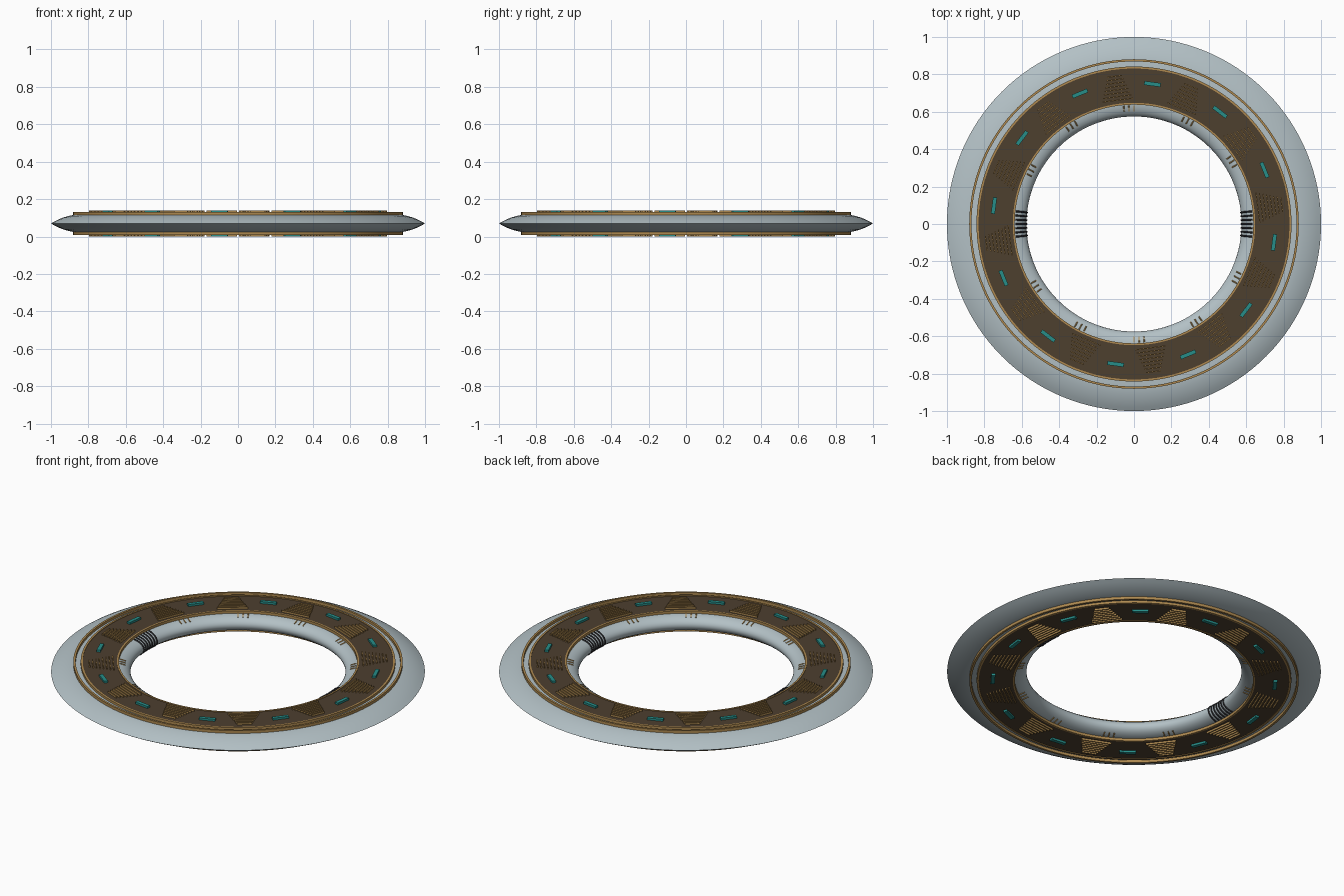
import bpy, bmesh, math
from mathutils import Matrix, Vector

if "Cube" in bpy.data.objects:
    bpy.data.objects.remove(bpy.data.objects["Cube"])

MID = 0.07   # height of the ring's middle plane
STEP = math.radians(30)


def material(name, color):
    m = bpy.data.materials.new(name)
    m.diffuse_color = (*color, 1)
    m.use_nodes = True
    m.node_tree.nodes["Principled BSDF"].inputs["Base Color"].default_value = m.diffuse_color
    return m


STEEL = material("steel", (0.45, 0.53, 0.56))
BROWN = material("brown", (0.075, 0.05, 0.028))
GOLD = material("gold", (0.42, 0.25, 0.08))
TEAL = material("teal", (0.02, 0.27, 0.25))
DARK = material("dark", (0.03, 0.03, 0.035))


def finish(bm, name, mat, smooth=True):
    bmesh.ops.recalc_face_normals(bm, faces=bm.faces)
    me = bpy.data.meshes.new(name)
    bm.to_mesh(me)
    bm.free()
    me.materials.append(mat)
    ob = bpy.data.objects.new(name, me)
    bpy.context.collection.objects.link(ob)
    if smooth:
        bpy.ops.object.select_all(action='DESELECT')
        ob.select_set(True)
        bpy.context.view_layer.objects.active = ob
        bpy.ops.object.shade_smooth_by_angle(angle=math.radians(30))
    return ob


def lathe(name, profile, mat, n=128):
    """Spin a closed (radius, height above middle) profile around z."""
    bm = bmesh.new()
    rings = []
    for i in range(n):
        a = 2 * math.pi * i / n
        rings.append([bm.verts.new((r * math.cos(a), r * math.sin(a), MID + h)) for r, h in profile])
    k = len(profile)
    for i in range(n):
        p, q = rings[i], rings[(i + 1) % n]
        for j in range(k):
            bm.faces.new((p[j], q[j], q[(j + 1) % k], p[(j + 1) % k]))
    return finish(bm, name, mat)


def band(name, r0, r1, h0, h1, mat):
    lathe(name, [(r0, h0), (r1, h0), (r1, h1), (r0, h1)], mat)


def add_box(bm, angle, r, h, size):
    """Box with (radial, tangential, vertical) size at a polar position."""
    m = (Matrix.Rotation(angle, 4, 'Z') @ Matrix.Translation((r, 0, MID + h))
         @ Matrix.Diagonal((*size, 1)))
    bmesh.ops.create_cube(bm, size=1, matrix=m)


def add_rib(bm, angle, path, radius, sides=6):
    """Round bar following a (radius, height) path in a radial plane."""
    rot = Matrix.Rotation(angle, 3, 'Z')
    loops = []
    for i, (r, h) in enumerate(path):
        a, b = path[max(i - 1, 0)], path[min(i + 1, len(path) - 1)]
        t = Vector((b[0] - a[0], 0, b[1] - a[1])).normalized()
        u, v = Vector((0, 1, 0)), t.cross(Vector((0, 1, 0)))
        loops.append([bm.verts.new(rot @ (Vector((r, 0, MID + h)) + radius *
                      (u * math.cos(c) + v * math.sin(c))))
                      for c in (2 * math.pi * j / sides for j in range(sides))])
    for p, q in zip(loops, loops[1:]):
        for j in range(sides):
            bm.faces.new((p[j], p[(j + 1) % sides], q[(j + 1) % sides], q[j]))
    bm.faces.new(loops[0])
    bm.faces.new(loops[-1])


def inner(t):
    """Point on the rounded inner wall, t from -90 to 90 degrees."""
    t = math.radians(t)
    return (0.65 - 0.075 * math.cos(t), 0.047 * math.sin(t))


# Ring body: rounded inside, sharp blade outside
outer = [(0.86, 0.047), (0.885, 0.0445), (0.91, 0.039), (0.935, 0.0315), (0.96, 0.0215), (0.98, 0.0115)]
profile = [inner(t) for t in range(-90, 91, 15)] + outer + [(1.0, 0)]
profile += [(r, -h) for r, h in reversed(outer)]
lathe("ring_body", profile, STEEL)

for s, side in ((1, "top"), (-1, "bottom")):
    # Brown inlay band and its gold borders
    band(side + "_inlay_band", 0.645, 0.835, s * 0.04, s * 0.058, BROWN)
    band(side + "_inner_border", 0.638, 0.648, s * 0.04, s * 0.061, GOLD)
    band(side + "_outer_border", 0.831, 0.842, s * 0.04, s * 0.061, GOLD)
    band(side + "_blade_border", 0.869, 0.881, s * 0.04, s * 0.061, GOLD)

    lines, gems, ticks = bmesh.new(), bmesh.new(), bmesh.new()
    for k in range(12):
        # Tapering stacks of gold lines
        for i in range(8):
            f = i / 7
            add_box(lines, (k + 0.25) * STEP, 0.668 + 0.128 * f, s * 0.062,
                    (0.006, 0.165 - 0.085 * f, 0.014))
        # Teal dashes between stacks
        add_box(gems, (k + 0.75) * STEP, 0.755, s * 0.062, (0.021, 0.088, 0.016))
        # Gold ticks in groups of three, skipped at the grips
        if k % 6:
            for i in range(3):
                path = [(r, s * h) for r, h in map(inner, (52, 60, 69, 78))]
                add_rib(ticks, k * STEP + math.radians(2.5 * i), path, 0.0035)
    finish(lines, side + "_gold_lines", GOLD, False)
    finish(gems, side + "_teal_dashes", TEAL, False)
    finish(ticks, side + "_gold_ticks", GOLD)

# Dark grip ribs wrapped round the inner wall on both sides
grips = bmesh.new()
for base in (0, math.pi):
    for i in range(-3, 4):
        add_rib(grips, base + math.radians(2.05 * i), [inner(t) for t in range(-78, 79, 13)], 0.005)
finish(grips, "grip_ribs", DARK)
